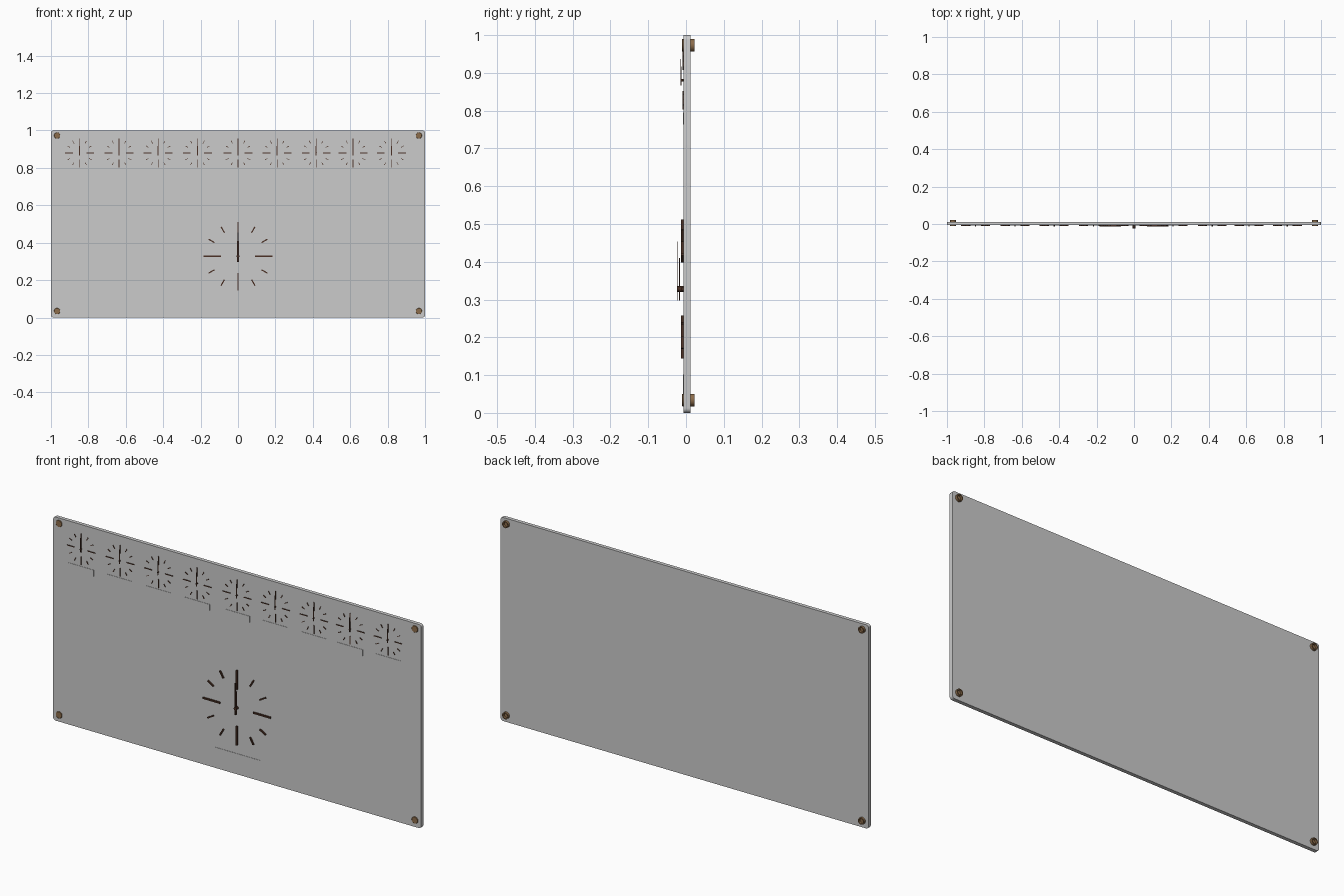
import bpy, bmesh
from math import sin, cos, pi, radians
from mathutils import Matrix

if "Cube" in bpy.data.objects:
    bpy.data.objects.remove(bpy.data.objects["Cube"])

FRONT, BACK = -0.0065, 0.0115     # faces of the panel


def material(name, col):
    m = bpy.data.materials.new(name)
    m.diffuse_color = (*col, 1)
    m.use_nodes = True
    m.node_tree.nodes["Principled BSDF"].inputs["Base Color"].default_value = m.diffuse_color
    return m


DARK = material("dark_bronze", (0.07, 0.03, 0.018))
BRASS = material("aged_brass", (0.26, 0.15, 0.07))


def finish(bm, name, mat=None, smooth=False):
    bmesh.ops.recalc_face_normals(bm, faces=bm.faces)
    me = bpy.data.meshes.new(name)
    bm.to_mesh(me)
    bm.free()
    ob = bpy.data.objects.new(name, me)
    bpy.context.collection.objects.link(ob)
    if mat:
        me.materials.append(mat)
    if smooth:
        bpy.ops.object.select_all(action='DESELECT')
        ob.select_set(True)
        bpy.context.view_layer.objects.active = ob
        bpy.ops.object.shade_smooth_by_angle(angle=radians(35))
    return ob


def add_box(bm, x0, x1, y0, y1, z0, z1, rot=None):
    m = (Matrix.Translation(((x0 + x1) / 2, (y0 + y1) / 2, (z0 + z1) / 2))
         @ Matrix.Diagonal((x1 - x0, y1 - y0, z1 - z0, 1)))
    bmesh.ops.create_cube(bm, size=1, matrix=rot @ m if rot else m)


def add_lathe(bm, cx, cz, profile, n=32):
    # profile of (radius, y) points spun about a y-parallel axis
    rings = [[bm.verts.new((cx + r * cos(2 * pi * i / n), y, cz + r * sin(2 * pi * i / n)))
              for i in range(n)] for r, y in profile]
    for a, b in zip(rings, rings[1:]):
        for i in range(n):
            j = (i + 1) % n
            bm.faces.new((a[i], a[j], b[j], b[i]))
    bm.faces.new(rings[0])
    bm.faces.new(rings[-1])


# Back panel with rounded corners
bm = bmesh.new()
add_box(bm, -1, 1, FRONT, BACK, 0, 1)
corners = [e for e in bm.edges if abs(e.verts[0].co.y - e.verts[1].co.y) > 0.01]
bmesh.ops.bevel(bm, geom=corners, offset=0.013, segments=5, profile=0.5, affect='EDGES')
finish(bm, "panel", smooth=True)

# Corner fixings: front cap, and hollow stand-off behind
for sx in (-1, 1):
    for z in (0.034, 0.973):
        bm = bmesh.new()
        add_lathe(bm, sx * 0.967, z, [(0.0155, -0.0105), (0.0165, -0.0095), (0.0165, FRONT)])
        finish(bm, "fixing_cap", BRASS, True)
        bm = bmesh.new()
        add_lathe(bm, sx * 0.967, z, [(0.0165, BACK), (0.0165, 0.0225),
                                      (0.0115, 0.0225), (0.0115, BACK + 0.001)])
        finish(bm, "standoff", BRASS, True)


def clock(name, cx, cz, s, tick_y, plate_w, plate_z0, plate_z1, hub_y, quarter, minor):
    # Hour marks: long at the quarters, short between
    bm = bmesh.new()
    for i in range(12):
        r0, r1, w = quarter if i % 3 == 0 else minor
        rot = Matrix.Translation((cx, 0, cz)) @ Matrix.Rotation(i * pi / 6, 4, 'Y')
        add_box(bm, -w / 2, w / 2, tick_y, FRONT, r0, r1, rot)
    finish(bm, name + "_hour_marks", DARK)
    # Hands, both pointing at twelve
    d = hub_y - FRONT
    for part, f, w, top in (("hour_hand", 0.6, 0.012, 0.082), ("minute_hand", 0.9, 0.007, 0.126)):
        y = FRONT + d * f
        bm = bmesh.new()
        add_box(bm, cx - w * s / 2, cx + w * s / 2, y - 0.0012 * s, y + 0.0012 * s,
                cz - 0.03 * s, cz + top * s)
        finish(bm, name + "_" + part, DARK)
    # Hub
    bm = bmesh.new()
    add_lathe(bm, cx, cz, [(0.0075 * s, hub_y), (0.0075 * s, FRONT)], 24)
    finish(bm, name + "_hub", DARK, True)
    # Blank label plate
    bm = bmesh.new()
    add_box(bm, cx - plate_w / 2, cx + plate_w / 2, FRONT - 0.0015, FRONT, plate_z0, plate_z1)
    finish(bm, name + "_label_plate")


# Large main clock
clock("main_clock", 0, 0.328, 1, -0.0135, 0.25, 0.045, 0.102, -0.0235,
      (0.09, 0.184, 0.0075), (0.145, 0.182, 0.0065))

# Row of small clocks
for k, x in enumerate((-0.847, -0.636, -0.427, -0.217, 0, 0.209, 0.418, 0.615, 0.82)):
    clock(f"small_clock_{k + 1}", x, 0.88, 0.45, -0.0095, 0.137, 0.764, 0.795, -0.0145,
          (0.036, 0.077, 0.0035), (0.059, 0.075, 0.003))
